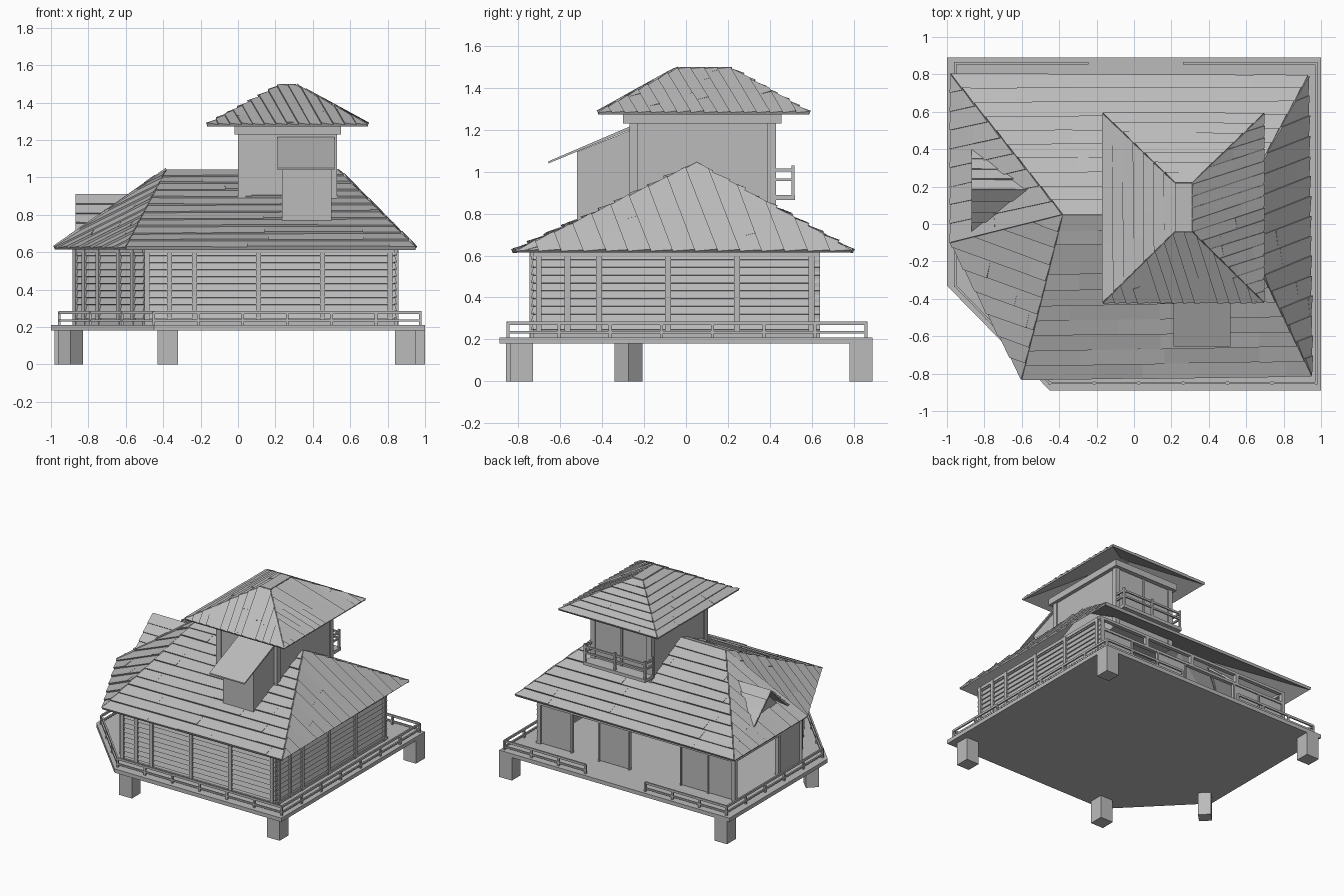
import bpy, bmesh, math, random
from mathutils import Vector, Matrix

random.seed(4)
if "Cube" in bpy.data.objects:
    bpy.data.objects.remove(bpy.data.objects["Cube"])

grey = bpy.data.materials.new("plain_grey")
grey.use_nodes = True
grey.diffuse_color = (0.5, 0.5, 0.5, 1)
grey.node_tree.nodes["Principled BSDF"].inputs["Base Color"].default_value = (0.5, 0.5, 0.5, 1)


def finish(name, bm):
    mesh = bpy.data.meshes.new(name)
    bmesh.ops.recalc_face_normals(bm, faces=bm.faces)
    bm.to_mesh(mesh)
    bm.free()
    mesh.materials.append(grey)
    obj = bpy.data.objects.new(name, mesh)
    bpy.context.collection.objects.link(obj)


def box(bm, x, y, z, turn=0):
    """Box from three (low, high) ranges, turned about its own upright axis."""
    mid = Vector([(r[0] + r[1]) / 2 for r in (x, y, z)])
    size = [r[1] - r[0] for r in (x, y, z)]
    m = Matrix.Translation(mid) @ Matrix.Rotation(turn, 4, 'Z') @ Matrix.Diagonal((*size, 1))
    bmesh.ops.create_cube(bm, size=1, matrix=m)


def bar(bm, a, b, z, wide, tilt=0):
    """Level bar between two plan points, optionally leaned like a weatherboard."""
    a, b = Vector(a), Vector(b)
    d, mid = b - a, (a + b) / 2
    m = (Matrix.Translation((mid.x, mid.y, sum(z) / 2)) @ Matrix.Rotation(math.atan2(d.y, d.x), 4, 'Z')
         @ Matrix.Rotation(tilt, 4, 'X') @ Matrix.Diagonal((d.length, wide, z[1] - z[0], 1)))
    bmesh.ops.create_cube(bm, size=1, matrix=m)


def prism(bm, points, direction):
    """Closed solid made by sweeping a polygon along a direction."""
    face = bm.faces.new([bm.verts.new(p) for p in points])
    new = bmesh.ops.extrude_face_region(bm, geom=[face], use_keep_orig=True)["geom"]
    bmesh.ops.translate(bm, vec=direction, verts=[v for v in new if isinstance(v, bmesh.types.BMVert)])


def clip(poly, p, n):
    out = []
    for i, b in enumerate(poly):
        a = poly[i - 1]
        da, db = (a - p).dot(n), (b - p).dot(n)
        if (da < 0) != (db < 0):
            out.append(a.lerp(b, da / (da - db)))
        if db >= 0:
            out.append(b)
    return out


def shingles(bm, corners, run, step, lift=0.012):
    """Cover a roof slope with overlapping boards laid along the run direction."""
    poly = [Vector(c) for c in corners]
    n = (poly[1] - poly[0]).cross(poly[2] - poly[0]).normalized()
    run = Vector(run)
    run = (run - n * run.dot(n)).normalized()
    side = n.cross(run)
    spans = [(p - poly[0]).dot(side) for p in poly]
    lows = [(p - poly[0]).dot(run) for p in poly]
    count = max(1, round((max(spans) - min(spans)) / step))
    step = (max(spans) - min(spans)) / count
    cuts = []
    for i in range(count + 1):
        lean = random.uniform(-.012, .012) if 0 < i < count else 0
        cuts.append((poly[0] + side * (min(spans) + i * step) + run * (min(lows) + max(lows)) / 2,
                     (side + run * lean).normalized()))
    for (p, a), (q, b) in zip(cuts, cuts[1:]):
        strip = clip(clip(poly, p - a * 1e-5, a), q + b * 1e-5, -b)
        t = min(lows)
        while t < max(lows):
            end = t + random.uniform(.2, .55)
            piece = clip(clip(strip, poly[0] + run * t, run), poly[0] + run * end, -run)
            t = end
            if len(piece) < 3:
                continue
            extra = random.uniform(.6, 1.2) * lift
            top, low = [], []
            for v in piece:
                rise = extra * (1 - (v - p).dot(a) / step) + .002
                top.append(bm.verts.new(v + n * rise))
                low.append(bm.verts.new(v - n * .008))
            bm.faces.new(top)
            bm.faces.new(low[::-1])
            for i in range(len(top)):
                bm.faces.new((top[i - 1], low[i - 1], low[i], top[i]))


# Deck with a cut corner
bm = bmesh.new()
prism(bm, [(-1, .89, .18), (-1, -.33, .18), (-.45, -.89, .18), (1, -.89, .18), (1, .89, .18)], (0, 0, .03))
finish("deck", bm)

# Stilts
bm = bmesh.new()
for x, y in ((.895, -.785), (.945, .835), (-.925, .835), (-.375, -.805)):
    box(bm, (x - .055, x + .055), (y - .055, y + .055), (0, .18))
box(bm, (-.942, -.848), (-.322, -.228), (0, .18), math.pi / 4)
finish("stilts", bm)


def railing(name, path, levels, post_z, gap, thick=.012):
    bm = bmesh.new()
    for a, b in zip(path, path[1:]):
        a, b = Vector(a), Vector(b)
        for z in levels:
            bar(bm, a, b, z, thick)
        count = max(1, round((b - a).length / gap))
        for i in range(count + 1):
            c, h = a.lerp(b, i / count), thick * .6
            box(bm, (c.x - h, c.x + h), (c.y - h, c.y + h), post_z)
    finish(name, bm)


# Deck railing, open in the middle of the back
railing("deck_railing", [(-.25, .86), (-.955, .86), (-.955, -.33), (-.45, -.85), (.975, -.85), (.975, .86), (.27, .86)],
        [(.268, .285), (.228, .24)], (.21, .28), .245)

# Boarded walls: front, right side and cut corner
corner, near, far = (-.87, -.17), (-.5, -.73), (.84, -.73)
right_back = (.84, .64)


def boarded_wall(name, a, b, posts):
    bm = bmesh.new()
    a, b = Vector(a), Vector(b)
    rows, low, high = 11, .21, .62
    h = (high - low) / rows
    for i in range(rows):
        bar(bm, a, b, (low + i * h - .003, low + (i + 1) * h + .003), .008, -.3)
    for t in posts:
        c = a.lerp(b, t)
        d = (b - a).normalized() * .014
        bar(bm, c - d, c + d, (low, high), .034)
    for z in ((low, low + .018), (high - .025, high)):
        bar(bm, a, b, z, .026)
    finish(name, bm)


boarded_wall("front_wall", near, far, (.01, .1, .2, .455, .71, .98))
boarded_wall("side_wall", far, right_back, (.02, .12, .23, .47, .71, .97))
boarded_wall("corner_wall", corner, near, (.02, .15, .35, .65, .85))

# Open back and left side: sliding panels, posts and a transom frame
bm = bmesh.new()
for x0, x1 in ((.55, .82), (.05, .31), (-.40, -.635), (-.635, -.86)):
    bar(bm, (x0, .625), (x1, .625), (.215, .52), .012)
for x0 in (-.637, -.40, .05, .31, .55):
    box(bm, (x0 - .006, x0 + .006), (.615, .64), (.21, .52))
box(bm, (-.868, -.856), (-.17, .09), (.21, .62))
finish("sliding_panels", bm)

bm = bmesh.new()
for x in (-.86, -.43, -.01, .41, .83):
    box(bm, (x - .015, x + .015), (.61, .64), (.52 if abs(x) < .8 else .21, .62))
box(bm, (-.875, -.845), (.075, .1), (.21, .62))
for z in ((.515, .535), (.6, .62)):
    bar(bm, (-.87, .625), (.84, .625), z, .03)
    bar(bm, (-.86, -.17), (-.86, .64), z, .025)
finish("back_frame", bm)

# Main hipped roof
A, B, C, D, E = (-.98, .8, .62), (-.98, -.1, .62), (-.6, -.83, .62), (.95, -.81, .62), (.93, .79, .62)
R1, R2 = (-.38, .05, 1.04), (.53, .05, 1.04)
bm = bmesh.new()
shingles(bm, (C, D, R2, R1), (1, .01, 0), .085)
shingles(bm, (E, A, R1, R2), (-1, 0, 0), .085)
shingles(bm, (D, E, R2), (-1, -.2, 0), .1)
shingles(bm, (A, B, R1), (1, .15, 0), .1)
shingles(bm, (B, C, R1), (1, -.15, 0), .1)
finish("main_roof", bm)

# Small gabled dormer on the left slope
tip, back = (-.87, .18, .905), (-.54, .18, .905)
bm = bmesh.new()
shingles(bm, (tip, (-.87, -.04, .70), back), (1, 0, 0), .08, .008)
shingles(bm, ((-.87, .40, .70), tip, back), (1, 0, 0), .08, .008)
finish("dormer_roof", bm)
bm = bmesh.new()
prism(bm, [(-.82, .0, .70), (-.82, .36, .70), (-.82, .18, .875)], (.01, 0, 0))
finish("dormer_gable", bm)

# Tower with corner posts and top band
bm = bmesh.new()
box(bm, (.008, .522), (-.262, .42), (.75, 1.28))
finish("tower_walls", bm)
bm = bmesh.new()
for x in (0, .49):
    for y in (-.27, .39):
        box(bm, (x, x + .04), (y, y + .04), (.75, 1.24))
box(bm, (.255, .275), (.4, .428), (.85, 1.24))
finish("tower_posts", bm)
bm = bmesh.new()
box(bm, (-.02, .55), (-.30, .455), (1.23, 1.28))
finish("tower_band", bm)

# Tower roof with a flat top
e = [(-.165, -.42), (.695, -.42), (.695, .59), (-.165, .59)]
t = [(.22, -.04), (.31, -.04), (.31, .22), (.22, .22)]
bm = bmesh.new()
for i, (run, step) in enumerate((((.25, -1, 0), .06), ((-1, -.25, 0), .06), ((-1, 0, 0), .065), ((0, -1, 0), .065))):
    j = (i + 1) % 4
    shingles(bm, ((*e[i], 1.28), (*e[j], 1.28), (*t[j], 1.49), (*t[i], 1.49)), run, step, .01)
box(bm, (.22, .31), (-.04, .22), (1.48, 1.5))
finish("tower_roof", bm)

# Lean-to on the tower front
bm = bmesh.new()
prism(bm, [(.235, -.52, .76), (.235, -.26, .76), (.235, -.26, 1.2), (.235, -.52, 1.095)], (.265, 0, 0))
finish("lean_to", bm)
bm = bmesh.new()
prism(bm, [(.21, -.655, 1.04), (.21, -.27, 1.2), (.21, -.27, 1.215), (.21, -.655, 1.05)], (.305, 0, 0))
finish("lean_to_roof", bm)

# Balcony on the tower back
bm = bmesh.new()
box(bm, (-.01, .53), (.42, .52), (.865, .89))
finish("balcony_floor", bm)
railing("balcony_railing", [(0, .42), (0, .51), (.52, .51), (.52, .42)], [(.955, .968), (1.0, 1.015)], (.88, 1.03), .3)
